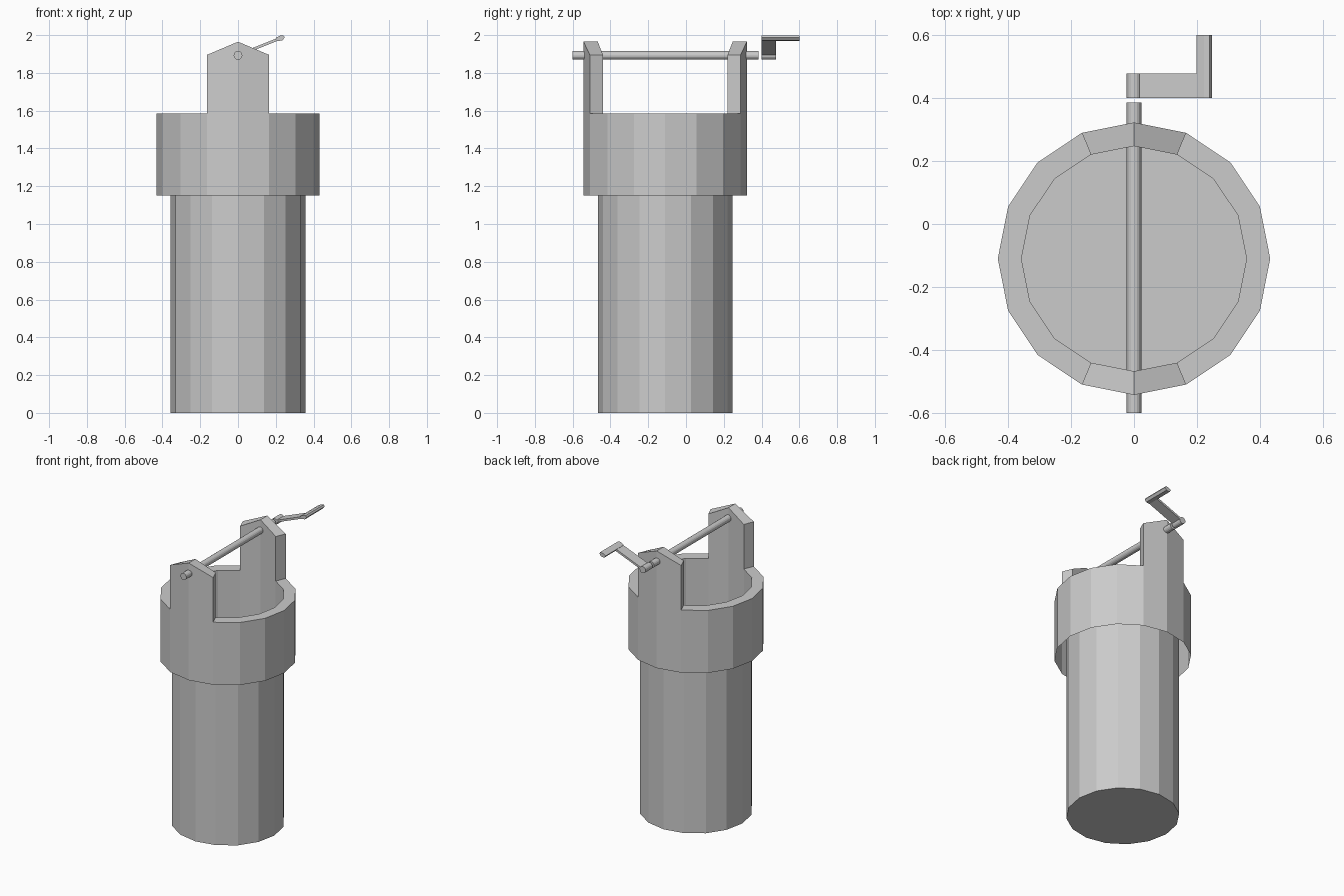
import bpy, bmesh
from math import cos, sin, pi
from mathutils import Vector

if "Cube" in bpy.data.objects:
    bpy.data.objects.remove(bpy.data.objects["Cube"])

SIDES, CY = 16, -0.11
R_OUT, R_IN, RIM_Z = 0.432, 0.357, 1.585
AXLE_Z = 1.893


def finish(bm, name):
    mesh = bpy.data.meshes.new(name)
    bm.to_mesh(mesh)
    bm.free()
    obj = bpy.data.objects.new(name, mesh)
    bpy.context.collection.objects.link(obj)
    return obj


def prism(name, profile, y0, y1):
    """Extrude an x-z outline along y."""
    bm = bmesh.new()
    face = bm.faces.new([bm.verts.new((x, y0, z)) for x, z in profile])
    ext = bmesh.ops.extrude_face_region(bm, geom=[face], use_keep_orig=True)
    bmesh.ops.translate(bm, vec=(0, y1 - y0, 0),
                        verts=[v for v in ext["geom"] if isinstance(v, bmesh.types.BMVert)])
    bmesh.ops.recalc_face_normals(bm, faces=bm.faces)
    return finish(bm, name)


def circle(cx, cz, r, n):
    return [(cx + r * cos(2 * pi * i / n), cz + r * sin(2 * pi * i / n)) for i in range(n)]


# Well body: outer collar (open below), flat rim, single-walled shaft and floor
bm = bmesh.new()
rings = []
for r, z in [(R_OUT, 1.15), (R_OUT, RIM_Z), (R_IN, RIM_Z), (R_IN, 0)]:
    rings.append([bm.verts.new((x, y + CY, z)) for x, y in circle(0, 0, r, SIDES)])
rim = []
for level, (a, b) in enumerate(zip(rings, rings[1:])):
    for i in range(SIDES):
        j = (i + 1) % SIDES
        f = bm.faces.new((a[i], a[j], b[j], b[i]))
        if level == 1:
            rim.append(f)
bm.faces.new(rings[3])

# Two pointed uprights raised from the rim, front and back
for k in (4, 12):
    ext = bmesh.ops.extrude_face_region(bm, geom=[rim[k - 1], rim[k]])
    for v in ext["geom"]:
        if isinstance(v, bmesh.types.BMVert):
            v.co.z = 1.965 if abs(v.co.x) < 0.01 else 1.895
    bmesh.ops.delete(bm, geom=[f for f in (rim[k - 1], rim[k]) if f.is_valid], context='FACES_ONLY')
finish(bm, "well_body")

# Axle through both uprights
prism("axle", circle(0, AXLE_Z, 0.023, 16), -0.6, 0.385)

# Crank: hub, flat arm and grip
prism("crank_hub", circle(0, AXLE_Z, 0.023, 16), 0.40, 0.477)
start, end = Vector((0.008, AXLE_Z + 0.004)), Vector((0.212, 1.978))
d = (end - start).normalized()
n = Vector((-d.y, d.x)) * 0.007
prism("crank_arm", [start + n, start - n, end - n, end + n], 0.40, 0.477)
prism("crank_grip", [(0.198, 1.984), (0.21, 1.968), (0.235, 1.972),
                     (0.247, 1.988), (0.24, 1.999), (0.222, 1.997)], 0.40, 0.60)
